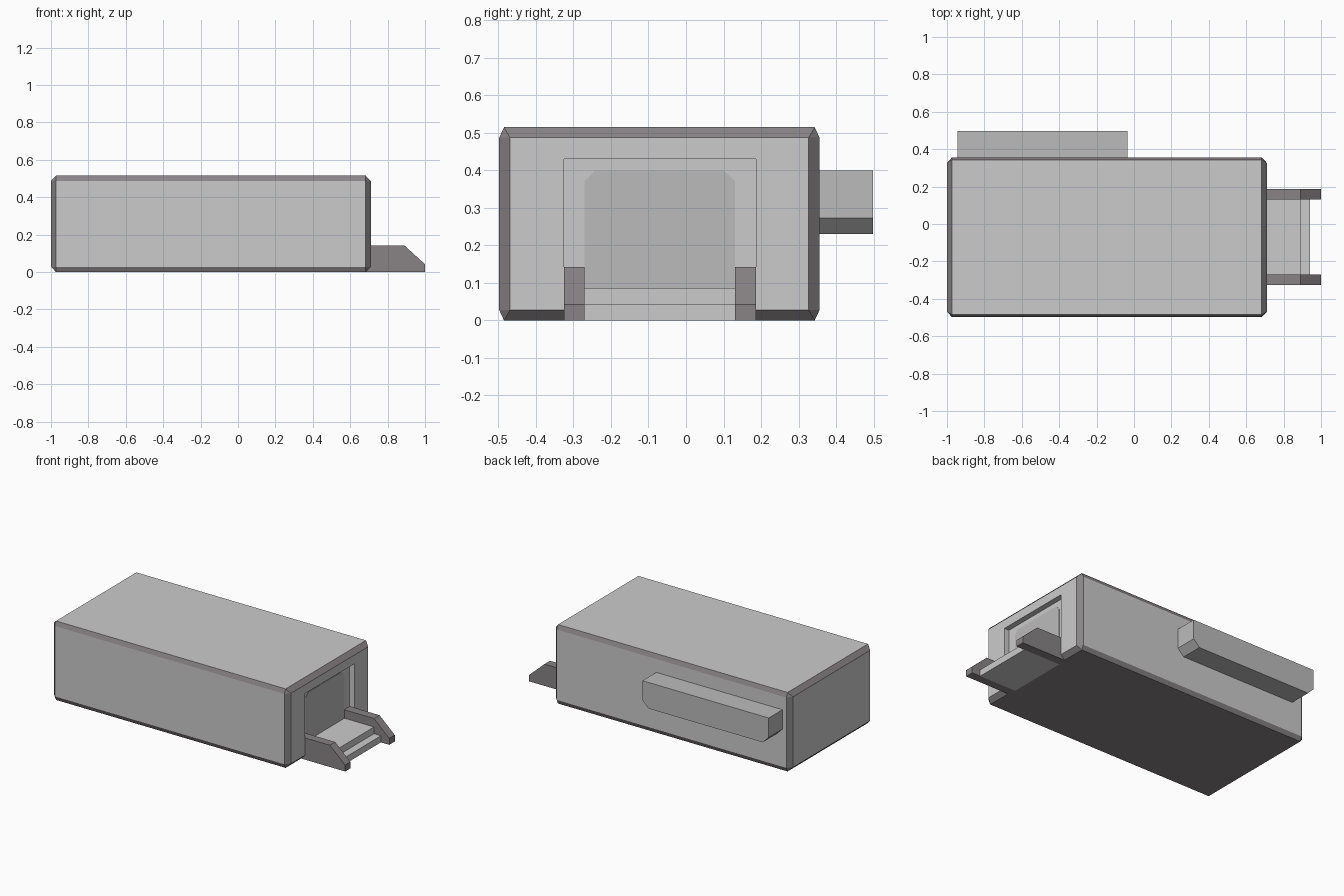
import bpy
import bmesh
from mathutils import Vector

if "Cube" in bpy.data.objects:
    bpy.data.objects.remove(bpy.data.objects["Cube"])


def material(name, rgb):
    m = bpy.data.materials.new(name)
    m.diffuse_color = (*rgb, 1)
    m.use_nodes = True
    m.node_tree.nodes["Principled BSDF"].inputs["Base Color"].default_value = m.diffuse_color
    return m


LIGHT = material("light_panel", (0.8, 0.8, 0.79))
MID = material("mid_grey", (0.5, 0.5, 0.5))
DARK = material("dark_trim", (0.25, 0.23, 0.24))


def finish(name, bm, *mats):
    bmesh.ops.recalc_face_normals(bm, faces=bm.faces)
    me = bpy.data.meshes.new(name)
    bm.to_mesh(me)
    bm.free()
    for m in mats:
        me.materials.append(m)
    ob = bpy.data.objects.new(name, me)
    bpy.context.collection.objects.link(ob)
    return ob


def prism(name, pts, axis, a, b, mat):
    """Extrude a 2D profile along x (profile y,z) or y (profile x,z)."""
    bm = bmesh.new()
    place = (lambda p: (a, p[0], p[1])) if axis == "x" else (lambda p: (p[0], a, p[1]))
    face = bm.faces.new([bm.verts.new(place(p)) for p in pts])
    new = bmesh.ops.extrude_face_region(bm, geom=[face])["geom"]
    step = Vector((b - a, 0, 0)) if axis == "x" else Vector((0, b - a, 0))
    bmesh.ops.translate(bm, vec=step, verts=[g for g in new if isinstance(g, bmesh.types.BMVert)])
    return finish(name, bm, mat)


def rect(u0, u1, v0, v1):
    return [(u0, v0), (u1, v0), (u1, v1), (u0, v1)]


# Main body: convex chamfered box (hull of its three pairs of inset panels)
X0, X1, Y0, Y1, TOP = -1.0, 0.71, -0.498, 0.356, 0.515
CX, CY, CZ, CT = 0.027, 0.029, 0.028, 0.013
bm = bmesh.new()
for z in (CZ, TOP - CZ):
    for sx, x in ((1, X0), (-1, X1)):
        for sy, y in ((1, Y0), (-1, Y1)):
            bm.verts.new((x, y + sy * CY, z))
            bm.verts.new((x + sx * CX, y, z))
for z in (0, TOP):
    for x in (X0 + CX, X1 - CX):
        for y in (Y0 + CT, Y1 - CT):
            bm.verts.new((x, y, z))
bmesh.ops.convex_hull(bm, input=bm.verts)
bmesh.ops.recalc_face_normals(bm, faces=bm.faces)
bmesh.ops.dissolve_limit(bm, angle_limit=0.01, verts=bm.verts, edges=bm.edges)
bm.normal_update()
for f in bm.faces:
    n = f.normal
    flat = max(abs(n.x), abs(n.y), n.z) > 0.99
    f.material_index = 0 if flat else 1
body = finish("body", bm, LIGHT, DARK)

# Doorway recess cut into the right end
RY0, RY1, RX = -0.325, 0.187, 0.675
cutter = prism("recess_cutter", rect(RY0, RY1, -0.1, 0.43), "x", RX, 0.85, LIGHT)
cutter.hide_render = True
cutter.hide_viewport = False
cutter.display_type = "WIRE"
cut = body.modifiers.new("recess", "BOOLEAN")
cut.operation = "DIFFERENCE"
cut.solver = "EXACT"
cut.object = cutter

# Door panel with clipped upper corners
DY0, DY1 = -0.27, 0.13
door = [(DY0, 0.06), (DY1, 0.06), (DY1, 0.372), (DY1 - 0.028, 0.40),
        (DY0 + 0.028, 0.40), (DY0, 0.372)]
prism("door", door, "x", RX - 0.01, RX + 0.002, MID)

# Stair side walls
wall = [(RX, 0), (1, 0), (1, 0.042), (0.89, 0.142), (RX, 0.142)]
for name, a, b in (("front_stair_wall", RY0, DY0), ("back_stair_wall", DY1, RY1)):
    prism(name, wall, "y", a, b, DARK)

# Two steps between the walls
steps = [(RX, 0), (0.94, 0), (0.94, 0.043), (0.89, 0.043), (0.89, 0.087), (RX, 0.087)]
prism("steps", steps, "y", DY0, DY1, LIGHT)

# Long box on the back wall, lower ends clipped
PX0, PX1, PB, PC = -0.945, -0.035, 0.23, 0.043
pod = [(PX0 + PC, PB), (PX1 - PC, PB), (PX1, PB + PC), (PX1, 0.40),
       (PX0, 0.40), (PX0, PB + PC)]
prism("back_box", pod, "y", Y1 - 0.002, 0.498, MID)
